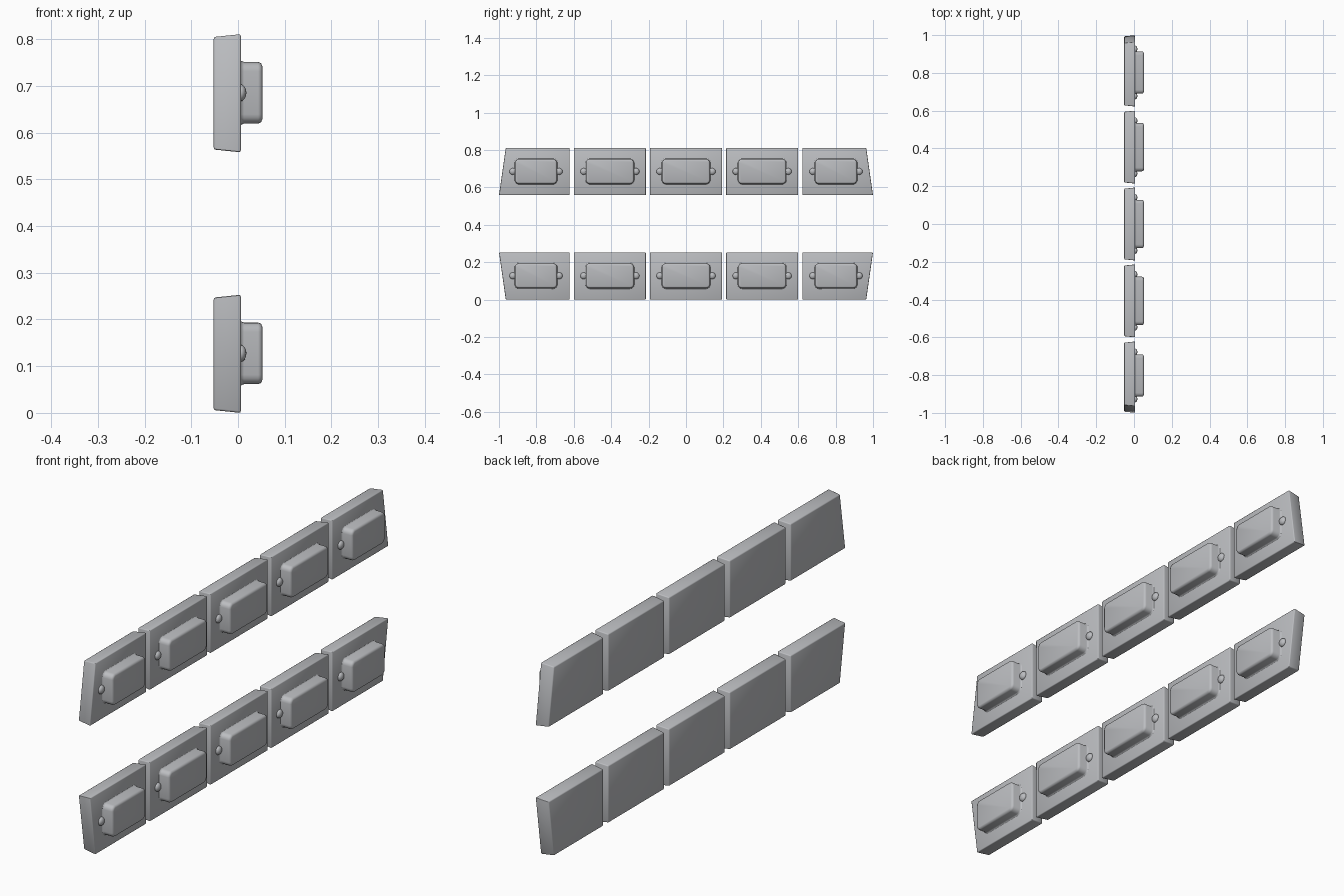
import bpy
import bmesh
from math import radians

cube = bpy.data.objects.get("Cube")
if cube:
    bpy.data.objects.remove(cube, do_unlink=True)

grey = bpy.data.materials.new("light grey metal")
grey.use_nodes = True
colour = (0.5, 0.51, 0.53, 1)
grey.diffuse_color = colour
grey.node_tree.nodes["Principled BSDF"].inputs["Base Color"].default_value = colour

BACK, FACE, FRONT = -0.052, 0.006, 0.052


def finish(name, bm):
    """Turn a bmesh into a smooth shaded grey object."""
    bmesh.ops.recalc_face_normals(bm, faces=bm.faces)
    mesh = bpy.data.meshes.new(name)
    bm.to_mesh(mesh)
    bm.free()
    mesh.materials.append(grey)
    obj = bpy.data.objects.new(name, mesh)
    bpy.context.collection.objects.link(obj)
    bpy.ops.object.select_all(action='DESELECT')
    obj.select_set(True)
    bpy.context.view_layer.objects.active = obj
    bpy.ops.object.shade_smooth_by_angle(angle=radians(50))


def prism(back, front, x0, x1):
    """Join two outlines in the yz plane with side walls."""
    bm = bmesh.new()
    a = [bm.verts.new((x0, y, z)) for y, z in back]
    b = [bm.verts.new((x1, y, z)) for y, z in front]
    bm.faces.new(a)
    bm.faces.new(b)
    for i in range(len(a)):
        j = (i + 1) % len(a)
        bm.faces.new((a[i], a[j], b[j], b[i]))
    return bm


def plate(name, y0, y1, z0, z1, low_cut, high_cut, top):
    """Drawer front; the end slants in at the top or at the bottom."""
    def outline(inset):
        b, t = (0, 1) if top else (1, 0)
        return [(y0 + low_cut * b + inset, z0 + inset), (y1 - high_cut * b - inset, z0 + inset),
                (y1 - high_cut * t - inset, z1 - inset), (y0 + low_cut * t + inset, z1 - inset)]
    bm = prism(outline(0.006), outline(0), BACK, FACE)
    bmesh.ops.bevel(bm, geom=bm.edges[:], offset=0.004, segments=2, profile=0.5, affect='EDGES')
    finish(name, bm)


def handle(name, y, z, half):
    """Rounded block with softened front and back rims."""
    h = 0.066
    shape = [(y - half, z - h), (y + half, z - h), (y + half, z + h), (y - half, z + h)]
    bm = prism(shape, shape, FACE - 0.002, FRONT)
    corners = [e for e in bm.edges if abs(e.verts[0].co.x - e.verts[1].co.x) > 0.01]
    bmesh.ops.bevel(bm, geom=corners, offset=0.02, segments=4, profile=0.5, affect='EDGES')
    rims = [e for e in bm.edges if abs(e.verts[0].co.x - e.verts[1].co.x) < 0.001]
    bmesh.ops.bevel(bm, geom=rims, offset=0.009, segments=2, profile=0.5, affect='EDGES')
    finish(name, bm)


def screw(name, y, z):
    """Low domed screw head."""
    bm = bmesh.new()
    bmesh.ops.create_uvsphere(bm, u_segments=16, v_segments=8, radius=1)
    for v in bm.verts:
        x, vy, vz = v.co
        v.co = (FACE + 0.012 * vz, y + 0.018 * x, z + 0.018 * vy)
    finish(name, bm)


# Two rows of five drawer fronts, mirrored about the middle height
spans = [(-1, -0.622), (-0.6, -0.214), (-0.193, 0.193), (0.214, 0.6), (0.622, 1)]
for row, z0, top in (("lower", 0, False), ("upper", 0.558, True)):
    z1 = z0 + 0.253
    zc = z0 + 0.1275
    for i, (y0, y1) in enumerate(spans):
        end = i in (0, 4)
        tag = f"{row}_{i + 1}"
        plate("panel_" + tag, y0, y1, z0, z1,
              0.036 if i == 0 else 0, 0.036 if i == 4 else 0, top)
        yc = (y0 + y1) / 2 + (0.009 if i == 0 else -0.009 if i == 4 else 0)
        half = 0.112 if end else 0.128
        handle("handle_" + tag, yc, zc, half)
        for side, word in ((-1, "front"), (1, "back")):
            screw(f"screw_{word}_{tag}", yc + side * (half + 0.012), zc)
